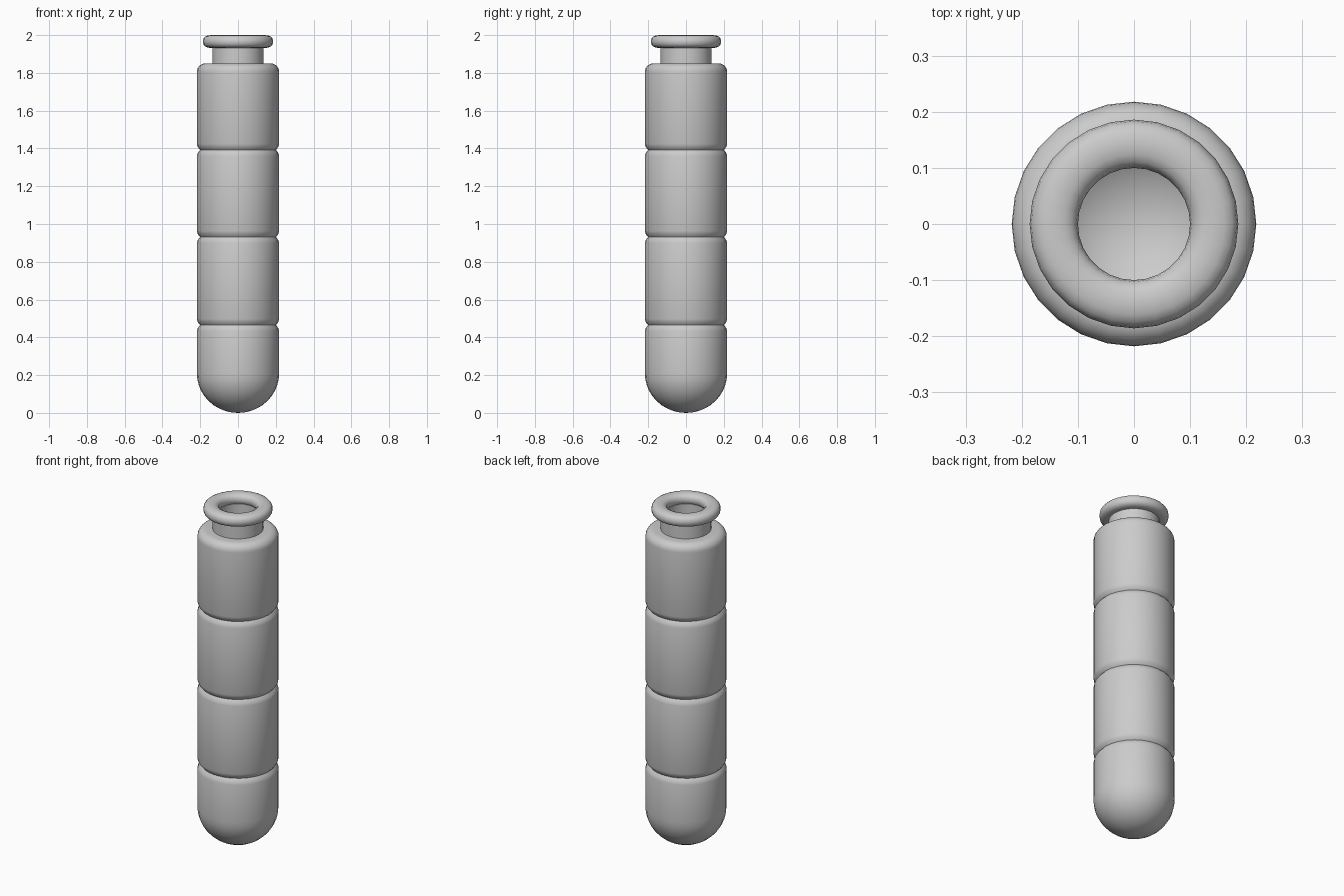
import bpy, bmesh, math

if "Cube" in bpy.data.objects:
    bpy.data.objects.remove(bpy.data.objects["Cube"])

SIDES = 28


def lathe(name, profile, closed=False):
    """Spin an (r, z) profile around z into a smooth-shaded object."""
    bm = bmesh.new()
    verts = [bm.verts.new((r, 0, z)) for r, z in profile]
    pairs = list(zip(verts, verts[1:]))
    if closed:
        pairs.append((verts[-1], verts[0]))
    edges = [bm.edges.new(p) for p in pairs]
    bmesh.ops.spin(bm, geom=verts + edges, cent=(0, 0, 0), axis=(0, 0, 1),
                   angle=2 * math.pi, steps=SIDES, use_duplicate=False)
    bmesh.ops.remove_doubles(bm, verts=bm.verts, dist=1e-4)
    bmesh.ops.recalc_face_normals(bm, faces=bm.faces)
    mesh = bpy.data.meshes.new(name)
    bm.to_mesh(mesh)
    bm.free()
    obj = bpy.data.objects.new(name, mesh)
    bpy.context.collection.objects.link(obj)
    bpy.ops.object.select_all(action='DESELECT')
    obj.select_set(True)
    bpy.context.view_layer.objects.active = obj
    bpy.ops.object.shade_smooth_by_angle(angle=math.radians(40))
    return obj


def dome(r, z_low, z_high, n=10):
    """Quarter ellipse from the axis up to the wall."""
    return [(r * math.sin(i * math.pi / 2 / n),
             z_high - (z_high - z_low) * math.cos(i * math.pi / 2 / n))
            for i in range(n + 1)]


# outer wall: rounded base, three grooves, rounded shoulder, neck
R = 0.218
outer = dome(R, 0, 0.21)
for z in (0.465, 0.931, 1.392):
    outer += [(R, z - 0.032), (R - 0.005, z - 0.015), (R - 0.017, z),
              (R - 0.005, z + 0.015), (R, z + 0.032)]
outer += [(0.173 + 0.045 * math.cos(i * math.pi / 12),
           1.805 + 0.045 * math.sin(i * math.pi / 12)) for i in range(7)]
outer += [(0.136, 1.85), (0.136, 1.945)]

# inner wall, from the neck opening down to the hollow base
inner = [(0.105, 1.945), (0.105, 1.82), (0.15, 1.81), (0.185, 1.78)]
inner += dome(0.185, 0.035, 0.21)[::-1]
lathe("tube_body", outer + inner)

# rolled lip around the opening
lip = []
for i in range(16):
    a = 2 * math.pi * i / 16
    c, s = math.cos(a), math.sin(a)
    lip.append((0.143 + 0.043 * math.copysign(abs(c) ** 0.85, c),
                1.966 + 0.034 * math.copysign(abs(s) ** 0.85, s)))
lathe("rim_lip", lip, closed=True)
